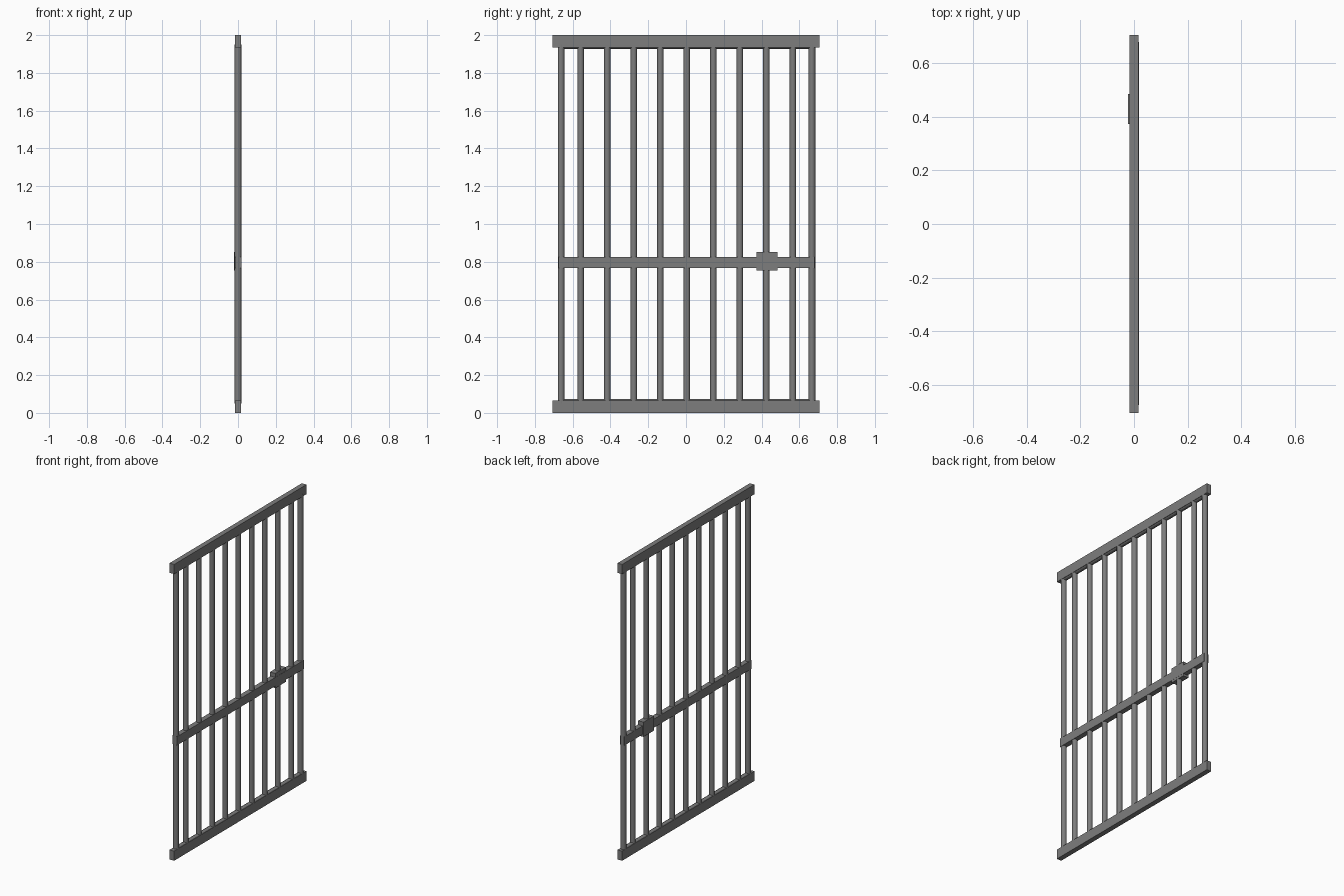
import bpy, math

if "Cube" in bpy.data.objects:
    bpy.data.objects.remove(bpy.data.objects["Cube"])

# dark iron
iron = bpy.data.materials.new("dark_iron")
iron.diffuse_color = (0.205, 0.205, 0.205, 1)
iron.use_nodes = True
iron.node_tree.nodes["Principled BSDF"].inputs["Base Color"].default_value = iron.diffuse_color


def box(name, x, y, z):
    """Box from (min, max) ranges."""
    bpy.ops.mesh.primitive_cube_add(
        size=1, location=[(a + b) / 2 for a, b in (x, y, z)])
    ob = bpy.context.object
    ob.name = name
    ob.scale = [b - a for a, b in (x, y, z)]
    bpy.ops.object.transform_apply(location=False, rotation=False, scale=True)
    ob.data.materials.append(iron)


def rod(name, y, z, length, radius, lying=False):
    """Smooth round rod, upright or lying along y."""
    bpy.ops.mesh.primitive_cylinder_add(
        vertices=16, radius=radius, depth=length, location=(0, y, z),
        rotation=(math.pi / 2 if lying else 0, 0, 0))
    ob = bpy.context.object
    ob.name = name
    ob.data.materials.append(iron)
    bpy.ops.object.shade_smooth_by_angle(angle=math.radians(40))


# top and bottom rails, each around a round frame tube
for name, z, tube_z in (("bottom_rail", (0, 0.065), 0.0555),
                        ("top_rail", (1.935, 2), 1.9445)):
    box(name, (-0.017, 0.017), (-0.706, 0.706), z)
    rod(name + "_tube", 0.003, tube_z, 1.33, 0.0172, lying=True)

# end posts
for side in (-1, 1):
    rod("end_post", 0.003 + side * 0.664, 1, 1.9, 0.0178)

# upright bars
for i in range(-4, 5):
    rod("bar", 0.0045 + i * 0.1404, 1, 1.9, 0.0172)

# middle rail
box("middle_rail", (-0.016, 0.0183), (-0.676, 0.68), (0.768, 0.826))

# lock housing
box("lock_case", (-0.022, 0.0172), (0.373, 0.485), (0.753, 0.852))
